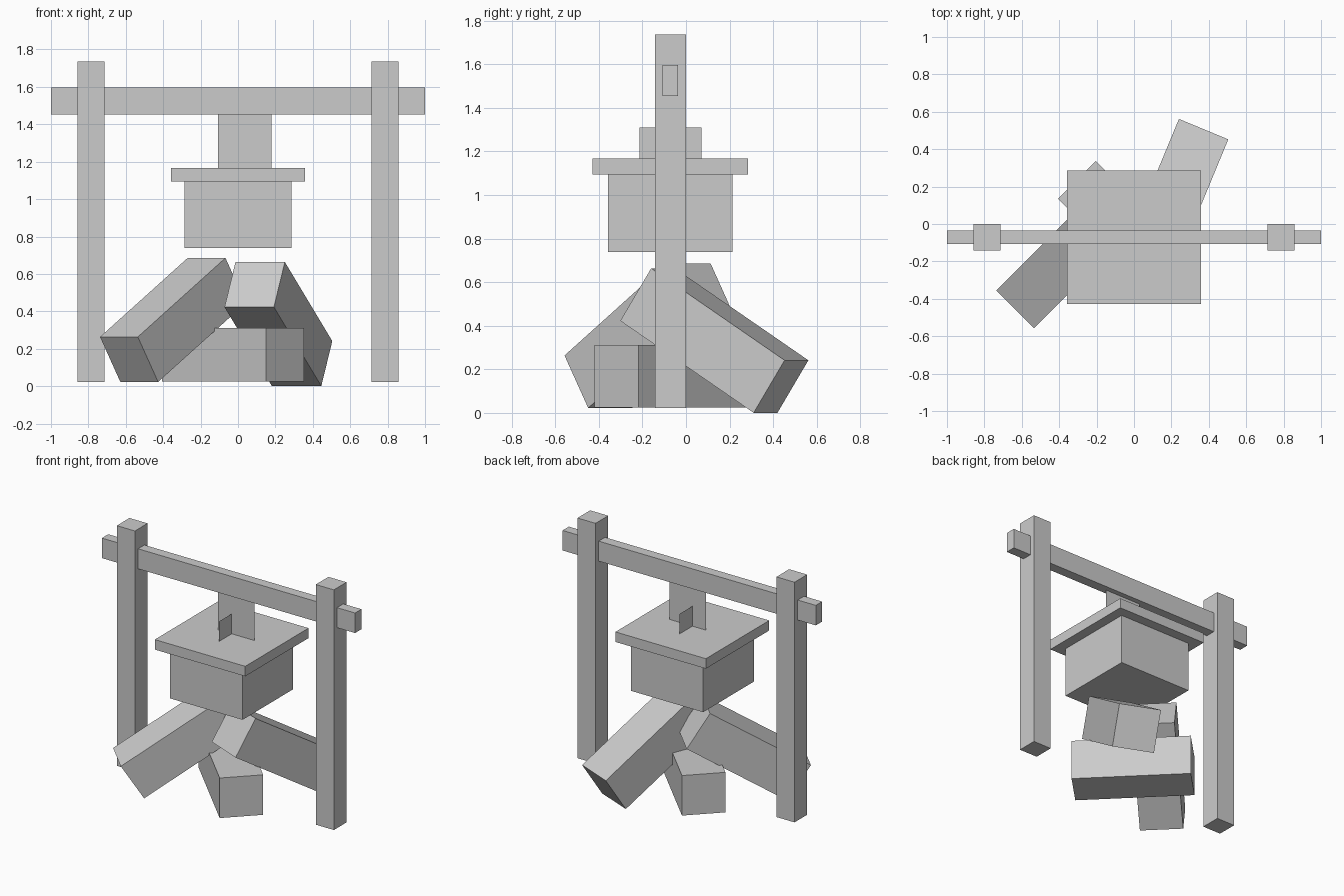
import bpy
import bmesh
from math import radians
from mathutils import Matrix, Euler, Vector

cube = bpy.data.objects.get("Cube")
if cube:
    bpy.data.objects.remove(cube, do_unlink=True)

U = 1 / 14     # module every part is sized in
Y = -U         # depth plane shared by frame and pot

grey = bpy.data.materials.new("plain_grey")
grey.use_nodes = True
colour = (0.6, 0.6, 0.6, 1)
grey.diffuse_color = colour
grey.node_tree.nodes["Principled BSDF"].inputs["Base Color"].default_value = colour


def finish(name, bm, centre, turn=(0, 0, 0)):
    mesh = bpy.data.meshes.new(name)
    bm.to_mesh(mesh)
    bm.free()
    mesh.materials.append(grey)
    obj = bpy.data.objects.new(name, mesh)
    obj.location = centre
    obj.rotation_euler = Euler([radians(a) for a in turn])
    bpy.context.collection.objects.link(obj)
    return obj


def box(name, size, centre, turn=(0, 0, 0)):
    """Box sized in modules, centred and turned in degrees."""
    bm = bmesh.new()
    bmesh.ops.create_cube(bm, size=1, matrix=Matrix.Diagonal((*(Vector(size) * U), 1)))
    return finish(name, bm, centre, turn)


def plate(name, width, height, centre, heading):
    """Upright paper-thin plate sized in modules."""
    bm = bmesh.new()
    w, h = width * U / 2, height * U / 2
    bm.faces.new([bm.verts.new((x, 0, z)) for x, z in ((-w, -h), (w, -h), (w, h), (-w, h))])
    return finish(name, bm, centre, (0, 0, heading))


# Frame: two posts and the cross beam through them
for side, x in (("left", 11 * U), ("right", -11 * U)):
    box(side + "_post", (2, 2, 24), (x, Y, 0.88))
box("cross_beam", (28, 1, 2), (0, Y, 1.525))

# Hanging pot with lid and crossed handle plates
box("pot", (8, 8, 5), (0, Y, 0.917))
box("lid", (10, 10, 1), (0, Y, 1.131))
plate("hanger_plate", 4, 4, (0.5 * U, Y, 1.31), 0)
plate("lid_handle_plate", 4, 2, (0, Y, 1.238), 90)

# Fire logs: one flat, two leaning inward
log = (11, 4, 4)
box("flat_log", log, (-0.027, -0.042, 0.168), (0, 0, -45))
box("front_leaning_log", log, (-0.348, -0.168, 0.354), (0, -32.5, 45))
box("back_leaning_log", log, (0.216, 0.13, 0.332), (0, 32.5, 67.5))
